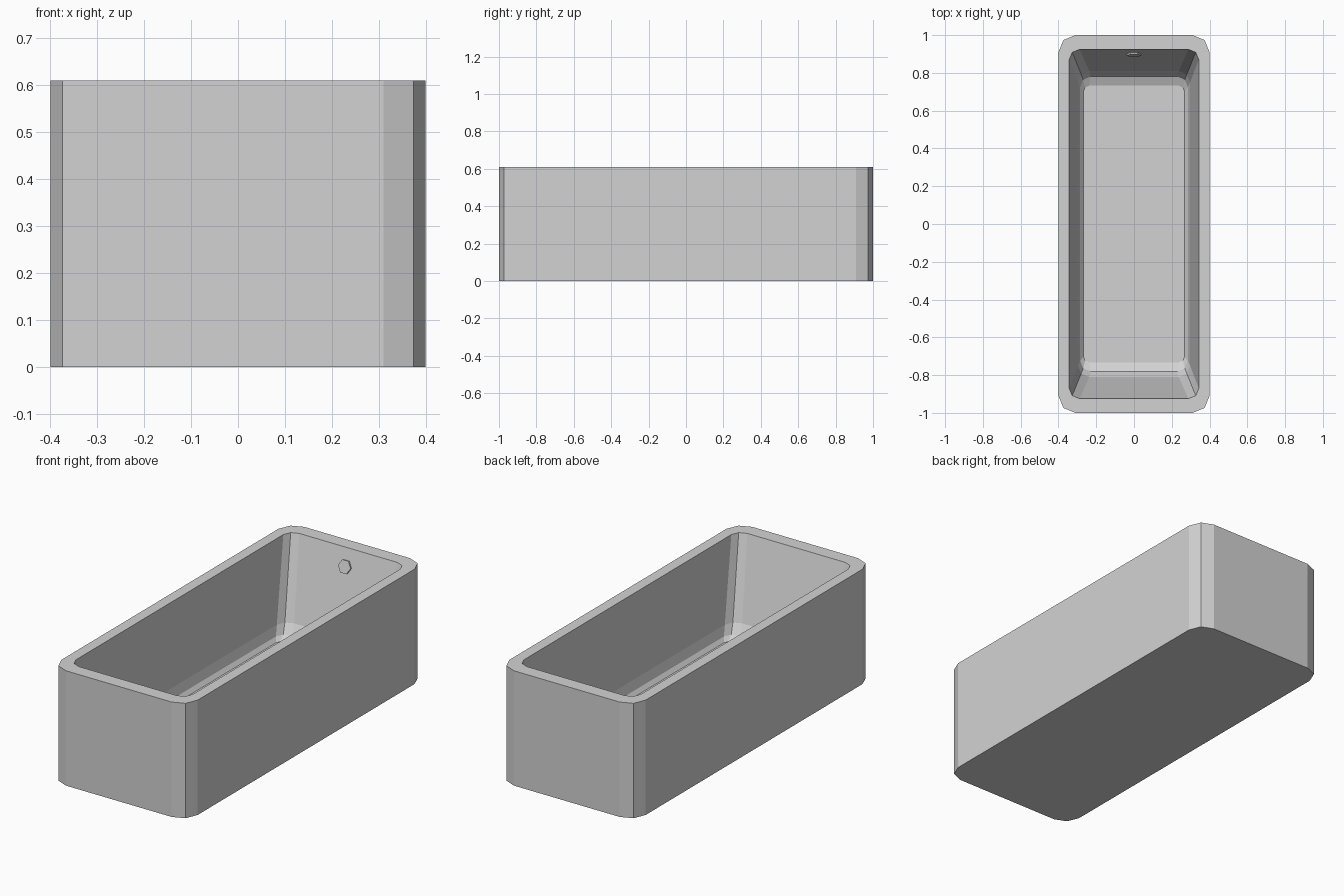
import bpy, bmesh, math
from mathutils import Matrix, Vector

old = bpy.data.objects.get("Cube")
if old:
    bpy.data.objects.remove(old)

# One plain enamel colour for everything
GREY = (0.65, 0.65, 0.65, 1)
enamel = bpy.data.materials.new("grey_enamel")
enamel.use_nodes = True
enamel.diffuse_color = GREY
enamel.node_tree.nodes["Principled BSDF"].inputs["Base Color"].default_value = GREY


def finish(name, bm):
    mesh = bpy.data.meshes.new(name)
    bmesh.ops.recalc_face_normals(bm, faces=bm.faces)
    bm.to_mesh(mesh)
    bm.free()
    mesh.materials.append(enamel)
    obj = bpy.data.objects.new(name, mesh)
    bpy.context.collection.objects.link(obj)
    return obj


def rounded_ring(bm, half_x, half_y, radius, z, segments=2):
    """Rectangle outline with faceted round corners."""
    ring = []
    for quarter, (sx, sy) in enumerate([(1, 1), (-1, 1), (-1, -1), (1, -1)]):
        for i in range(segments + 1):
            a = math.pi / 2 * (quarter + i / segments)
            ring.append(bm.verts.new((sx * (half_x - radius) + radius * math.cos(a),
                                      sy * (half_y - radius) + radius * math.sin(a), z)))
    return ring


# Tub shell: outside wall, flat rim, sloping basin, rounded floor edge
HEIGHT = 0.61
bm = bmesh.new()
sections = [  # half width, half length, corner radius, height
    (0.40, 1.00, 0.09, 0),
    (0.40, 1.00, 0.09, HEIGHT),
    (0.343, 0.925, 0.055, HEIGHT),
    (0.297, 0.81, 0.06, 0.19),
    (0.285, 0.78, 0.055, 0.14),
    (0.268, 0.732, 0.03, 0.12),
]
rings = [rounded_ring(bm, *s) for s in sections]
for low, high in zip(rings, rings[1:]):
    for i in range(len(low)):
        j = (i + 1) % len(low)
        bm.faces.new((low[i], low[j], high[j], high[i]))
bm.faces.new(rings[0])
bm.faces.new(rings[-1])
finish("tub_shell", bm)


# Six-sided fittings: drain on the floor, overflow on the back wall
def hex_plate(name, location, normal, depth):
    bm = bmesh.new()
    bmesh.ops.create_cone(bm, cap_ends=True, segments=6, radius1=0.037,
                          radius2=0.037, depth=depth,
                          matrix=Matrix.Rotation(math.pi / 2, 4, "Z"))
    tilt = Vector((0, 0, 1)).rotation_difference(normal).to_matrix().to_4x4()
    bm.transform(Matrix.Translation(location) @ tilt)
    finish(name, bm)


hex_plate("drain", (0, 0.655, 0.12), Vector((0, 0, 1)), 0.006)
wall_normal = Vector((0, -0.42, 0.115)).normalized()
hex_plate("overflow_cover", (0, 0.9, 0.52), wall_normal, 0.018)
